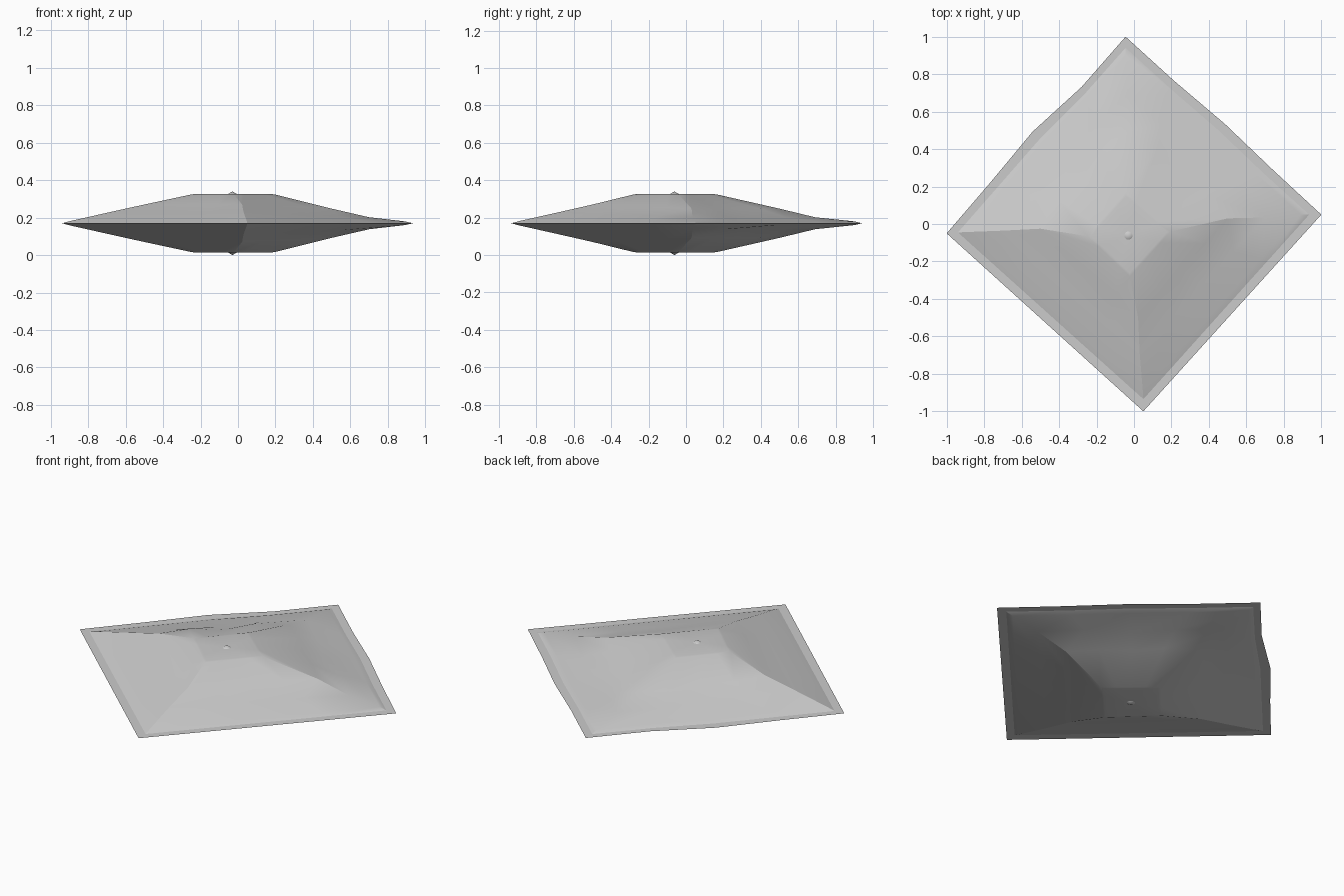
import bpy, bmesh, math
from mathutils import Vector

if "Cube" in bpy.data.objects:
    bpy.data.objects.remove(bpy.data.objects["Cube"])

MID = 0.17   # height of the flat seam; the body mirrors about it

# Each ring: corners in order back, right, front, left (x, y, height above seam)
# and small outward ripples for the back-right and back-left sides.
RINGS = [
    # outer flange edge
    ([(-.045, 1, 0), (1, .05, 0), (.05, -1, 0), (-1, -.05, 0)], (.0, .012, .003), (.010, .026, -.007)),
    # inner flange edge
    ([(-.045, .94, 0), (.935, .05, 0), (.05, -.935, 0), (-.94, -.045, 0)], (0, .008, 0), (.006, .012, -.004)),
    # low lip inside the flange
    ([(-.045, .90, .010), (.89, .05, .010), (.047, -.89, .012), (-.895, -.043, .012)], (0, .006, 0), (.006, .010, -.003)),
    # lower pleat
    ([(-.035, .69, .032), (.70, .035, .032), (.03, -.685, .058), (-.69, -.035, .058)], (.005, -.030, .017), (.002, -.008, .025)),
    # upper pleat
    ([(-.025, .50, .078), (.50, .03, .078), (.022, -.50, .100), (-.50, -.025, .100)], (.022, 0, .015), (.033, -.010, .040)),
    # raised centre panel and its inset
    ([(-.045, .165, .154), (.195, -.04, .154), (-.022, -.28, .154), (-.248, -.065, .154)], (0, 0, 0), (0, 0, 0)),
    ([(-.043, .148, .156), (.178, -.042, .156), (-.023, -.262, .156), (-.230, -.064, .156)], (0, 0, 0), (0, 0, 0)),
]
FLAT = (0, 0, 0)


def ring_points(corners, ripple_br, ripple_bl):
    pts = []
    for i, ripple in enumerate((ripple_br, FLAT, FLAT, ripple_bl)):
        a, b = Vector(corners[i]), Vector(corners[(i + 1) % 4])
        d = (b - a).normalized()
        out = Vector((-d.y, d.x, 0))
        for k in range(4):
            off = 0 if k == 0 else ripple[k - 1]
            pts.append(a.lerp(b, k / 4) + out * off)
    return pts


def make_object(name, bm, angle):
    me = bpy.data.meshes.new(name)
    bm.to_mesh(me)
    bm.free()
    ob = bpy.data.objects.new(name, me)
    bpy.context.collection.objects.link(ob)
    bpy.ops.object.select_all(action='DESELECT')
    ob.select_set(True)
    bpy.context.view_layer.objects.active = ob
    bpy.ops.object.shade_smooth_by_angle(angle=math.radians(angle))
    return ob


def bridge(bm, a, b, sign):
    n = len(a)
    for i in range(n):
        f = [a[i], b[i], b[(i + 1) % n], a[(i + 1) % n]]
        bm.faces.new(f if sign > 0 else f[::-1])


bm = bmesh.new()
loops = [ring_points(*r) for r in RINGS]
seam = [[bm.verts.new((p.x, p.y, MID)) for p in lp] for lp in loops[:2]]

# flat flange around the seam
bridge(bm, seam[0][::-1], seam[1][::-1], -1)

# upper and lower pleated halves sharing the seam
for sign in (1, -1):
    prev = seam[1]
    for lp in loops[2:]:
        cur = [bm.verts.new((p.x, p.y, MID + sign * p.z)) for p in lp]
        # rings run clockwise seen from above
        bridge(bm, prev, cur, -sign)
        prev = cur
    # centre panel with a small tuft in the middle
    tuft = [bm.verts.new((-.03 + .022 * math.sin(i * math.tau / 16),
                          -.062 + .022 * math.cos(i * math.tau / 16),
                          MID + sign * .157)) for i in range(16)]
    bridge(bm, prev, tuft, -sign)
    tip = bm.verts.new((-.03, -.062, MID + sign * .17))
    for i in range(16):
        f = [tuft[i], tip, tuft[(i + 1) % 16]]
        bm.faces.new(f[::-1] if sign > 0 else f)

bmesh.ops.recalc_face_normals(bm, faces=[f for f in bm.faces if any(abs(v.co.z - MID) > 1e-5 for v in f.verts)])
make_object("pleated_cushion", bm, 22)
